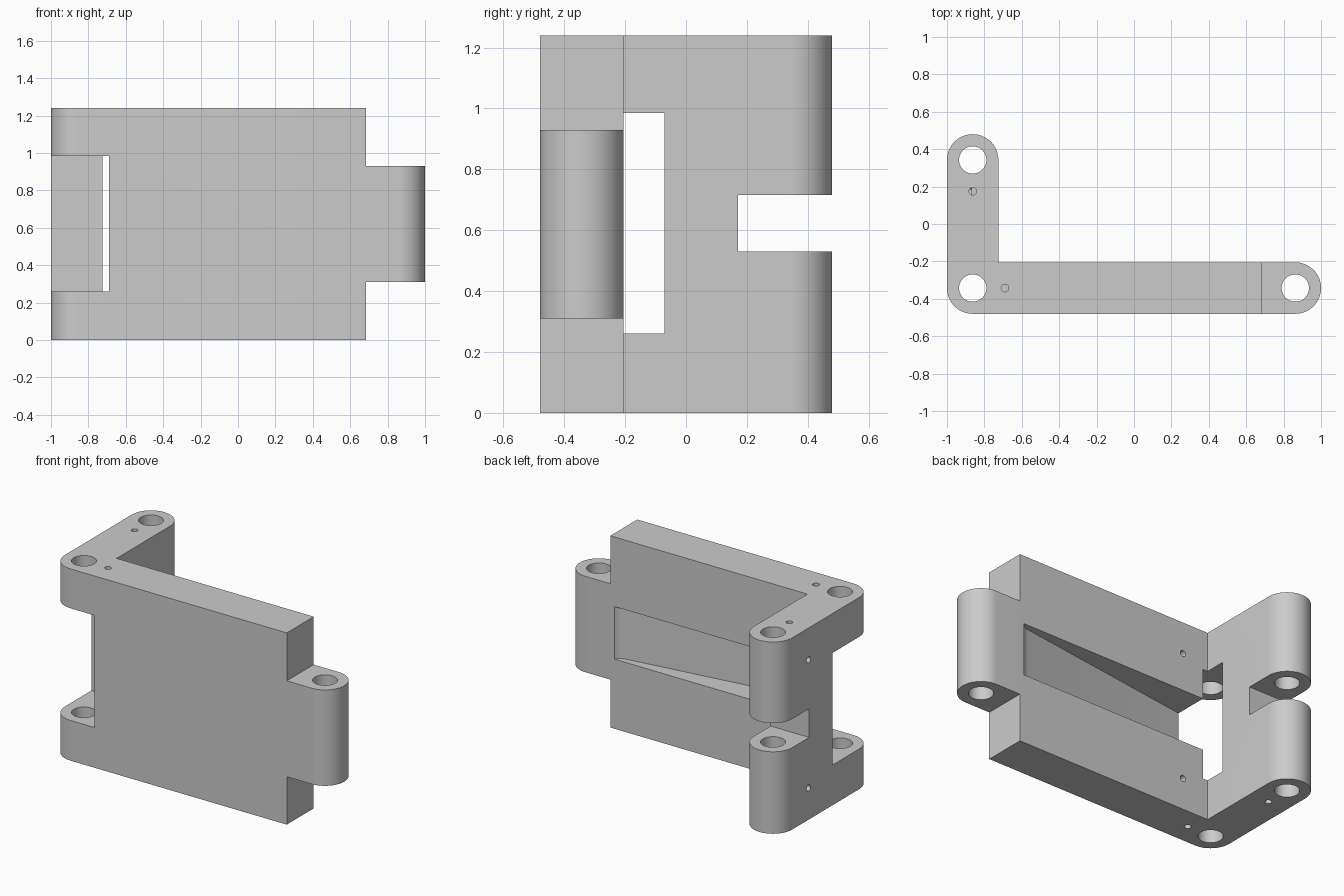
import bpy, bmesh
from math import pi, cos, sin
from mathutils import Matrix

cube = bpy.data.objects.get("Cube")
if cube:
    bpy.data.objects.remove(cube, do_unlink=True)

H = 1.24          # bracket height
R = 0.1375        # half thickness of both arms
PX, PY = 0.8625, 0.3425   # pin axis offsets
BACK = -PY + R    # back face of the long arm
INNER = -PX + R   # inner face of the short arm
MID = H / 2

grey = bpy.data.materials.new("plain grey")
grey.use_nodes = True
grey.diffuse_color = (0.6, 0.6, 0.6, 1)
grey.node_tree.nodes["Principled BSDF"].inputs["Base Color"].default_value = (0.6, 0.6, 0.6, 1)


def arc(cx, cy, start, end, steps):
    angles = [start + (end - start) * i / steps for i in range(steps + 1)]
    return [(cx + R * cos(a), cy + R * sin(a)) for a in angles]


def to_object(name, bm):
    bmesh.ops.recalc_face_normals(bm, faces=bm.faces)
    mesh = bpy.data.meshes.new(name)
    bm.to_mesh(mesh)
    bm.free()
    mesh.materials.append(grey)
    obj = bpy.data.objects.new(name, mesh)
    bpy.context.collection.objects.link(obj)
    return obj


def prism(name, outline, z0, z1):
    bm = bmesh.new()
    base = bm.faces.new([bm.verts.new((x, y, z0)) for x, y in outline])
    top = bmesh.ops.extrude_face_region(bm, geom=[base])["geom"]
    verts = [v for v in top if isinstance(v, bmesh.types.BMVert)]
    bmesh.ops.translate(bm, verts=verts, vec=(0, 0, z1 - z0))
    return to_object(name, bm)


def box(name, x0, x1, y0, y1, z0, z1):
    return prism(name, [(x0, y0), (x1, y0), (x1, y1), (x0, y1)], z0, z1)


def rod(name, center, radius, length, axis="Z", sides=64):
    turn = {"X": Matrix.Rotation(pi / 2, 4, "Y"),
            "Y": Matrix.Rotation(pi / 2, 4, "X"),
            "Z": Matrix.Identity(4)}[axis]
    bm = bmesh.new()
    bmesh.ops.create_cone(bm, cap_ends=True, segments=sides, radius1=radius,
                          radius2=radius, depth=length,
                          matrix=Matrix.Translation(center) @ turn)
    return to_object(name, bm)


def cut(target, cutter):
    cutter.hide_render = True
    mod = target.modifiers.new("cut", "BOOLEAN")
    mod.operation = "DIFFERENCE"
    mod.solver = "EXACT"
    mod.object = cutter
    bpy.ops.object.modifier_apply(modifier=mod.name)
    bpy.data.objects.remove(cutter, do_unlink=True)


# L-shaped body with rounded ends and a rounded outer corner
outline = (arc(-PX, -PY, pi, 1.5 * pi, 16)
           + arc(PX, -PY, -pi / 2, pi / 2, 32)
           + [(INNER, BACK)]
           + arc(-PX, PY, 0, pi, 32))
body = prism("hinge_bracket", outline, 0, H)
bpy.context.view_layer.objects.active = body
body.select_set(True)

# Step the long arm down to a single centred knuckle
for z0, z1 in ((-0.1, 0.31), (0.93, H + 0.1)):
    cut(body, box("knuckle_cutter", 0.685, 1.1, -0.6, 0, z0, z1))

# Window through the corner and slot through the short arm end
cut(body, box("corner_cutter", -1.1, -0.69, -0.6, -0.07, 0.26, 0.985))
cut(body, box("slot_cutter", -1.1, -0.6, 0.17, 0.6, 0.53, 0.715))

# Wedge pocket in the back face, deepening towards the corner
pocket = [(0.655, BACK + 0.05), (0.655, BACK), (0.638, BACK - 0.022),
          (0.615, BACK - 0.034), (0.59, BACK - 0.04),
          (-0.72, BACK - 0.223), (-0.72, BACK + 0.05)]
cut(body, prism("pocket_cutter", pocket, 0.45, 0.79))

# Pin holes through the knuckles
for x, y in ((-PX, PY), (-PX, -PY), (PX, -PY)):
    cut(body, rod("pin_cutter", (x, y, MID), 0.073, 2))

# Small blind screw holes, mirrored top and bottom
for side in (-1, 1):
    face = MID + side * MID
    level = MID + side * 0.415
    for x, y in ((-PX, 0.175), (-0.69, -PY)):
        cut(body, rod("screw_cutter", (x, y, face), 0.02, 0.4, "Z", 24))
    cut(body, rod("screw_cutter", (-1, 0.175, level), 0.02, 0.26, "X", 24))
    cut(body, rod("screw_cutter", (-0.54, BACK, level), 0.02, 0.26, "Y", 24))

bpy.ops.object.shade_smooth_by_angle()
